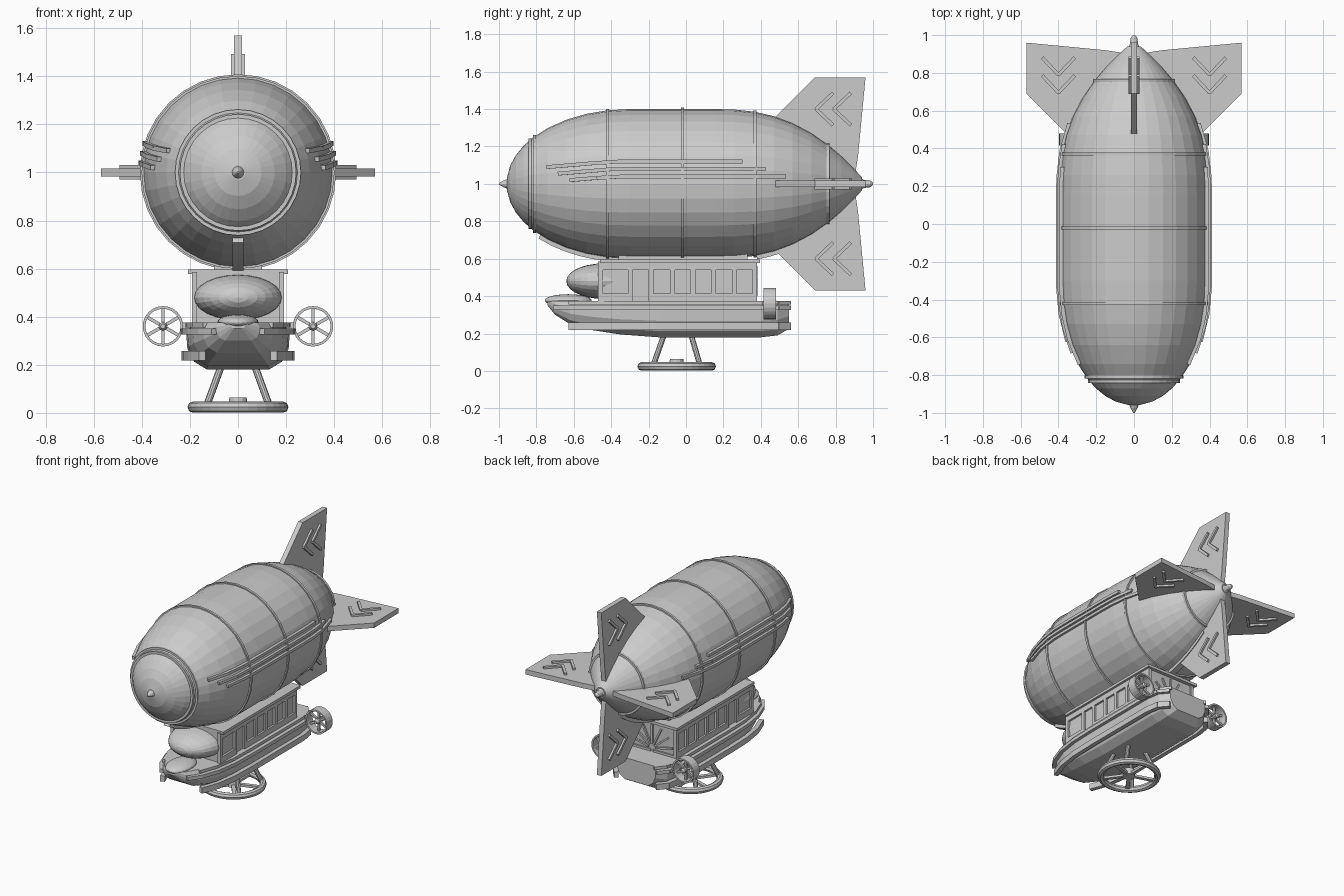
import bpy, bmesh, math
from mathutils import Vector, Matrix

if "Cube" in bpy.data.objects:
    bpy.data.objects.remove(bpy.data.objects["Cube"])

grey = bpy.data.materials.new("plain_grey")
grey.use_nodes = True
COLOUR = (0.6, 0.6, 0.6, 1)
grey.diffuse_color = COLOUR
grey.node_tree.nodes["Principled BSDF"].inputs["Base Color"].default_value = COLOUR


def finish(name, bm):
    bmesh.ops.recalc_face_normals(bm, faces=bm.faces[:])
    mesh = bpy.data.meshes.new(name)
    bm.to_mesh(mesh)
    bm.free()
    mesh.materials.append(grey)
    ob = bpy.data.objects.new(name, mesh)
    bpy.context.collection.objects.link(ob)
    return ob


def add_box(bm, lo, hi):
    lo, hi = Vector(lo), Vector(hi)
    m = Matrix.Translation((lo + hi) / 2) @ Matrix.Diagonal((*(hi - lo), 1))
    bmesh.ops.create_cube(bm, size=1, matrix=m)


def add_bars(bm, path, width, height=None, sides=0, up=(0, 0, 1)):
    """Square bars (sides=0) or round rods along a path."""
    pts = [Vector(p) for p in path]
    for a, b in zip(pts, pts[1:]):
        d = (b - a).normalized()
        side = d.cross(Vector(up)).normalized()
        if side.length < 0.5:
            side = Vector((1, 0, 0))
        rot = Matrix((side, side.cross(d), d)).transposed().to_4x4()
        m = Matrix.Translation((a + b) / 2) @ rot
        if sides:
            bmesh.ops.create_cone(bm, cap_ends=True, segments=sides, radius1=width,
                                  radius2=width, depth=(b - a).length, matrix=m)
        else:
            size = Matrix.Diagonal((width, height or width, (b - a).length + 0.004, 1))
            bmesh.ops.create_cube(bm, size=1, matrix=m @ size)


def loft(bm, sections, closed=False):
    rows = [[bm.verts.new(p) for p in s] for s in sections]
    pairs = list(zip(rows, rows[1:]))
    if closed:
        pairs.append((rows[-1], rows[0]))
    for a, b in pairs:
        for i in range(len(a)):
            j = (i + 1) % len(a)
            bm.faces.new((a[i], a[j], b[j], b[i]))
    if not closed:
        bm.faces.new(rows[0])
        bm.faces.new(rows[-1])


def lathe_y(bm, profile, centre, n=32, closed=False):
    """Turn (y, radius) points around an axis along y."""
    cx, cz = centre
    angles = [2 * math.pi * i / n for i in range(n)]
    loft(bm, [[(cx + r * math.cos(t), y, cz + r * math.sin(t)) for t in angles]
              for y, r in profile], closed)


def ellipsoid(name, centre, radii):
    bm = bmesh.new()
    m = Matrix.Translation(centre) @ Matrix.Diagonal((*radii, 1)) @ Matrix.Rotation(math.pi / 2, 4, "X")
    bmesh.ops.create_uvsphere(bm, u_segments=24, v_segments=14, radius=1, matrix=m)
    return finish(name, bm)


# Gas envelope
def radius(y):
    if y < -0.3:
        return 0.4 * math.sqrt(max(0, 1 - ((y + 0.3) / 0.66) ** 2))
    return 0.4 * (1 - (max(0, y - 0.15) / 0.82) ** 2.5)


bm = bmesh.new()
stations = [-0.958, -0.94, -0.91, -0.87, -0.82, -0.74, -0.64, -0.53, -0.42, -0.3, -0.15, -0.02,
            0.15, 0.26, 0.37, 0.47, 0.57, 0.67, 0.76, 0.83, 0.89, 0.94]
lathe_y(bm, [(y, radius(y)) for y in stations], (0, 1))
finish("envelope", bm)

# Nose and tail tips
bm = bmesh.new()
lathe_y(bm, [(-1, 0.004), (-0.975, 0.018), (-0.955, 0.026), (-0.93, 0.026)], (0, 1), 12)
finish("nose_tip", bm)
bm = bmesh.new()
lathe_y(bm, [(0.88, 0.035), (0.93, 0.034), (0.95, 0.022), (0.985, 0.018), (1, 0.006)], (0, 1), 12)
finish("tail_tip", bm)

# Hoops around the envelope
for k, y in enumerate((-0.835, -0.81, -0.42, -0.02, 0.37, 0.76)):
    bm = bmesh.new()
    r = radius(y)
    lathe_y(bm, [(y - 0.008, r - 0.02), (y - 0.008, r + 0.008),
                 (y + 0.008, r + 0.008), (y + 0.008, r - 0.02)], (0, 1), 32, True)
    finish(f"hoop_{k + 1}", bm)

# Side strakes that follow the envelope
bm = bmesh.new()
for s in (-1, 1):
    for start, end, z in ((-0.74, 0.3, 1.12), (-0.68, 0.42, 1.08), (-0.62, 0.53, 1.04)):
        path = []
        for i in range(9):
            y = start + (end - start) * i / 8
            h = z - 0.03 * max(0, (-0.38 - y) / 0.36)
            path.append((s * (math.sqrt(radius(y) ** 2 - (h - 1) ** 2) + 0.003), y, h))
        add_bars(bm, path, 0.024, 0.02)
finish("side_strakes", bm)

# Keel strips under the envelope
bm = bmesh.new()
for start, end in ((-0.78, -0.36), (0.38, 0.73)):
    ys = [start + (end - start) * i / 6 for i in range(7)]
    add_bars(bm, [(0, y, 0.995 - radius(y)) for y in ys], 0.045, 0.03)
finish("keel_strips", bm)

# Four tail fins with raised chevrons
outline = [(0.45, 0.33), (0.69, 0.57), (0.96, 0.57), (0.92, 0.15), (0.9, 0.02), (0.6, 0.1)]
for k, name in enumerate(("left_fin", "top_fin", "right_fin", "bottom_fin")):
    bm = bmesh.new()
    loft(bm, [[(r, y, t) for y, r in outline] for t in (-0.017, 0.017)])
    for tip in (0.695, 0.79):
        add_bars(bm, [(0.485, tip + 0.09, 0), (0.4, tip, 0), (0.315, tip + 0.09, 0)], 0.018, 0.06)
    turn = Matrix.Translation((0, 0, 1)) @ Matrix.Rotation(-k * math.pi / 2, 4, "Y")
    bmesh.ops.transform(bm, matrix=turn, verts=bm.verts[:])
    finish(name, bm)

# Cabin with framed windows, doors and a fanlight at the back
bm = bmesh.new()
add_box(bm, (-0.178, -0.46, 0.36), (0.178, 0.37, 0.585))
finish("cabin", bm)
bm = bmesh.new()
for s in (-1, 1):
    def panel(y0, y1, z0, z1):
        xs = sorted((s * 0.17, s * 0.192))
        add_box(bm, (xs[0], y0, z0), (xs[1], y1, z1))
    panel(-0.47, 0.38, 0.54, 0.585)
    panel(-0.2, 0.38, 0.36, 0.415)
    panel(-0.47, -0.285, 0.36, 0.415)
    for y in (-0.47, -0.31, -0.2, -0.085, 0.025, 0.135, 0.245, 0.355):
        panel(y, y + 0.025, 0.36, 0.585)
    add_box(bm, (s * 0.1 - 0.09, 0.36, 0.36), (s * 0.1 + 0.09, 0.38, 0.39))
for i in range(7):
    a = math.pi * (i + 0.5) / 7
    add_bars(bm, [(0.03 * math.cos(a), 0.375, 0.4 + 0.03 * math.sin(a)),
                  (0.16 * math.cos(a), 0.375, 0.4 + 0.16 * math.sin(a))], 0.012, up=(0, 1, 0))
finish("cabin_frames", bm)
bm = bmesh.new()
add_box(bm, (-0.208, -0.46, 0.578), (0.208, 0.395, 0.597))
add_box(bm, (-0.1, -0.36, 0.59), (0.1, 0.33, 0.63))
finish("cabin_roof", bm)

# Rounded noses in front of the cabin
ellipsoid("cabin_nose", (0, -0.44, 0.48), (0.185, 0.2, 0.095))
ellipsoid("bow_nose", (0, -0.63, 0.377), (0.085, 0.125, 0.033))

# Boat-shaped lower hull: y, half width, bottom height
frames = [(-0.74, 0.03, 0.35), (-0.7, 0.09, 0.3), (-0.62, 0.145, 0.25), (-0.5, 0.188, 0.218),
          (-0.35, 0.21, 0.195), (-0.15, 0.215, 0.18), (0.4, 0.215, 0.18), (0.49, 0.2, 0.19),
          (0.55, 0.15, 0.225)]
half = [(0.88, 1), (1, 0.75), (0.98, 0.45), (0.85, 0.17), (0.6, 0)]
section = half + [(-x, h) for x, h in reversed(half)]
bm = bmesh.new()
loft(bm, [[(w * x, y, b + (0.375 - b) * h) for x, h in section] for y, w, b in frames])
finish("lower_hull", bm)

# Rails along the lower hull
for name, z, first, gap, height in (("deck_rail", 0.365, 2, -0.012, 0.02),
                                    ("upper_rail", 0.338, 1, 0.008, 0.024),
                                    ("lower_rail", 0.238, 2, 0.004, 0.04)):
    bm = bmesh.new()
    for s in (-1, 1):
        add_bars(bm, [(s * (w + gap), y, z) for y, w, b in frames[first:]], 0.03, height)
    finish(name, bm)

# Ducted propellers on side arms
for s, side in ((1, "left"), (-1, "right")):
    bm = bmesh.new()
    c = (s * 0.312, 0.36)
    lathe_y(bm, [(0.415, 0.073), (0.415, 0.084), (0.48, 0.084), (0.48, 0.073)], c, 24, True)
    lathe_y(bm, [(0.41, 0.01), (0.425, 0.018), (0.48, 0.018), (0.49, 0.01)], c, 10)
    for i in range(6):
        a = math.pi * i / 3 + math.pi / 6
        end = (c[0] + 0.077 * math.cos(a), 0.447, c[1] + 0.077 * math.sin(a))
        add_bars(bm, [(c[0], 0.447, c[1]), end], 0.014, 0.014, up=(0, 1, 0))
    finish(side + "_propeller", bm)
    bm = bmesh.new()
    add_bars(bm, [(s * 0.17, 0.447, 0.36), (s * 0.235, 0.447, 0.36)], 0.035, 0.03)
    finish(side + "_propeller_arm", bm)

# Landing ring with spokes, hub and legs
CENTRE = Vector((0, -0.05, 0.024))
bm = bmesh.new()
n, m = 32, 8
loft(bm, [[(CENTRE.x + (0.188 + 0.022 * math.cos(v)) * math.cos(u),
            CENTRE.y + (0.188 + 0.022 * math.cos(v)) * math.sin(u),
            CENTRE.z + 0.023 * math.sin(v))
           for v in [2 * math.pi * j / m for j in range(m)]]
          for u in [2 * math.pi * i / n for i in range(n)]], True)
finish("landing_ring", bm)
bm = bmesh.new()
for i in range(5):
    a = 2 * math.pi * i / 5 + math.pi / 2
    add_bars(bm, [CENTRE, CENTRE + Vector((math.cos(a), math.sin(a), 0)) * 0.185], 0.025, 0.016)
bmesh.ops.create_cone(bm, cap_ends=True, segments=12, radius1=0.042, radius2=0.036, depth=0.05,
                      matrix=Matrix.Translation((0, -0.05, 0.038)))
finish("landing_spokes", bm)
bm = bmesh.new()
for sx in (-1, 1):
    for sy in (-1, 1):
        add_bars(bm, [(sx * 0.13, -0.05 + sy * 0.125, 0.03), (sx * 0.068, -0.045 + sy * 0.07, 0.2)],
                 0.015, sides=10)
finish("landing_legs", bm)
